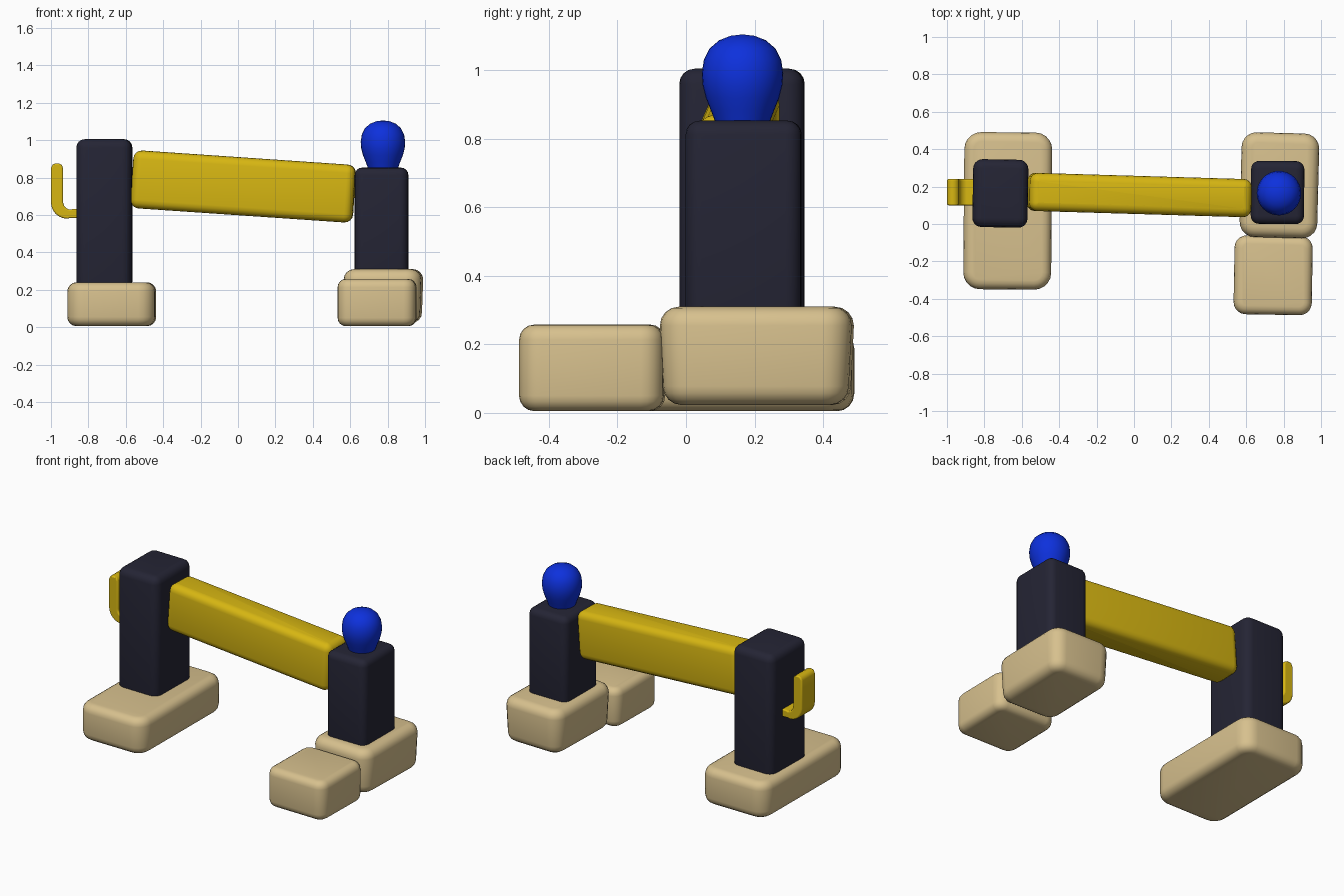
import bpy, bmesh, math
from mathutils import Matrix, Vector

if "Cube" in bpy.data.objects:
    bpy.data.objects.remove(bpy.data.objects["Cube"])


def material(name, rgb):
    m = bpy.data.materials.new(name)
    m.diffuse_color = (*rgb, 1)
    m.use_nodes = True
    m.node_tree.nodes["Principled BSDF"].inputs["Base Color"].default_value = m.diffuse_color
    return m


STONE = material("sand stone", (0.68, 0.53, 0.27))
NAVY = material("dark navy", (0.018, 0.018, 0.035))
YELLOW = material("yellow", (0.68, 0.47, 0.006))
BLUE = material("blue", (0.004, 0.03, 0.72))


def finish(name, bm, mat, angle=50):
    bmesh.ops.recalc_face_normals(bm, faces=bm.faces)
    me = bpy.data.meshes.new(name)
    bm.to_mesh(me)
    bm.free()
    ob = bpy.data.objects.new(name, me)
    bpy.context.collection.objects.link(ob)
    me.materials.append(mat)
    bpy.ops.object.select_all(action='DESELECT')
    ob.select_set(True)
    bpy.context.view_layer.objects.active = ob
    bpy.ops.object.shade_smooth_by_angle(angle=math.radians(angle))
    return ob


def block(name, mat, lo, hi, corner, rim, yaw=0, pitch=0, base=1.0):
    """Rounded block: upright corners, then top and bottom rims are bevelled."""
    lo, hi = Vector(lo), Vector(hi)
    size = hi - lo
    bm = bmesh.new()
    bmesh.ops.create_cube(bm, size=1)
    for v in bm.verts:
        v.co = Vector(a * b for a, b in zip(v.co, size))
    upright = [e for e in bm.edges if abs(e.verts[0].co.z - e.verts[1].co.z) > 1e-4]
    bmesh.ops.bevel(bm, geom=upright, offset=corner, segments=5, profile=0.5, affect='EDGES')
    for v in bm.verts:
        if v.co.z < 0:
            v.co.x *= base
            v.co.y *= base
    rims = [e for e in bm.edges if abs(e.verts[0].co.z - e.verts[1].co.z) < 1e-4]
    bmesh.ops.bevel(bm, geom=rims, offset=rim, segments=4, profile=0.5, affect='EDGES')
    rot = Matrix.Rotation(math.radians(yaw), 4, 'Z') @ Matrix.Rotation(math.radians(pitch), 4, 'Y')
    bmesh.ops.transform(bm, matrix=Matrix.Translation((lo + hi) / 2) @ rot, verts=bm.verts)
    return finish(name, bm, mat)


# stones under the posts
block("left_foot", STONE, (-0.91, -0.35, 0.005), (-0.44, 0.49, 0.24), 0.09, 0.05, yaw=-0.5)
block("right_foot", STONE, (0.57, -0.073, 0.023), (0.985, 0.487, 0.31), 0.08, 0.055, yaw=-1.5, base=0.97)
block("front_stone", STONE, (0.535, -0.485, 0.005), (0.953, -0.063, 0.258), 0.065, 0.045, yaw=-1.0)

# posts
block("left_post", NAVY, (-0.862, -0.018, 0.2), (-0.567, 0.345, 1.005), 0.05, 0.045, yaw=-1)
block("right_post", NAVY, (0.625, 0.0, 0.26), (0.91, 0.337, 0.853), 0.045, 0.04, yaw=-0.5)

# sloping cross beam
block("cross_beam", YELLOW, (-0.567, 0.053, 0.597), (0.623, 0.257, 0.907), 0.045, 0.045,
      yaw=-1.7, pitch=3.9)

# egg-shaped knob, revolved from a profile
profile = [(0.0, 1.105), (0.035, 1.101), (0.068, 1.088), (0.096, 1.064), (0.113, 1.03),
           (0.119, 0.99), (0.116, 0.955), (0.107, 0.92), (0.093, 0.885), (0.08, 0.85), (0.0, 0.83)]
bm = bmesh.new()
vs = [bm.verts.new((0.775 + r, 0.165, z)) for r, z in profile]
es = [bm.edges.new(p) for p in zip(vs, vs[1:])]
bmesh.ops.spin(bm, geom=vs + es, cent=(0.775, 0.165, 0), axis=(0, 0, 1),
               angle=math.tau, steps=32, use_duplicate=False)
bmesh.ops.remove_doubles(bm, verts=bm.verts, dist=1e-4)
finish("knob", bm, BLUE)

# hook on the left post: a flat bent strip, extruded in y and bevelled
outer = [(-0.84, 0.583), (-0.9, 0.583)]
inner = [(-0.84, 0.632), (-0.885, 0.632)]
for i in range(7):
    a = math.radians(270 - 90 * i / 6)
    outer.append((-0.913 + 0.087 * math.cos(a), 0.667 + 0.087 * math.sin(a)))
    inner.append((-0.893 + 0.042 * math.cos(a), 0.67 + 0.042 * math.sin(a)))
outer += [(-1.0, 0.85), (-0.992, 0.868), (-0.975, 0.876)]
inner += [(-0.935, 0.85), (-0.943, 0.868), (-0.96, 0.876)]
bm = bmesh.new()
rows = []
for y in (0.1, 0.24):
    rows.append([[bm.verts.new((x, y, z)) for x, z in side] for side in (outer, inner)])
(of, nf), (ob_, nb) = rows
for a, b in ((of, nf), (nf, nb), (nb, ob_), (ob_, of)):
    for i in range(len(a) - 1):
        bm.faces.new((a[i], a[i + 1], b[i + 1], b[i]))
for i in (0, -1):
    bm.faces.new((of[i], nf[i], nb[i], ob_[i]))
hook = finish("hook", bm, YELLOW)
bev = hook.modifiers.new("round", 'BEVEL')
bev.width = 0.018
bev.segments = 3
bev.limit_method = 'ANGLE'
bev.angle_limit = math.radians(50)
